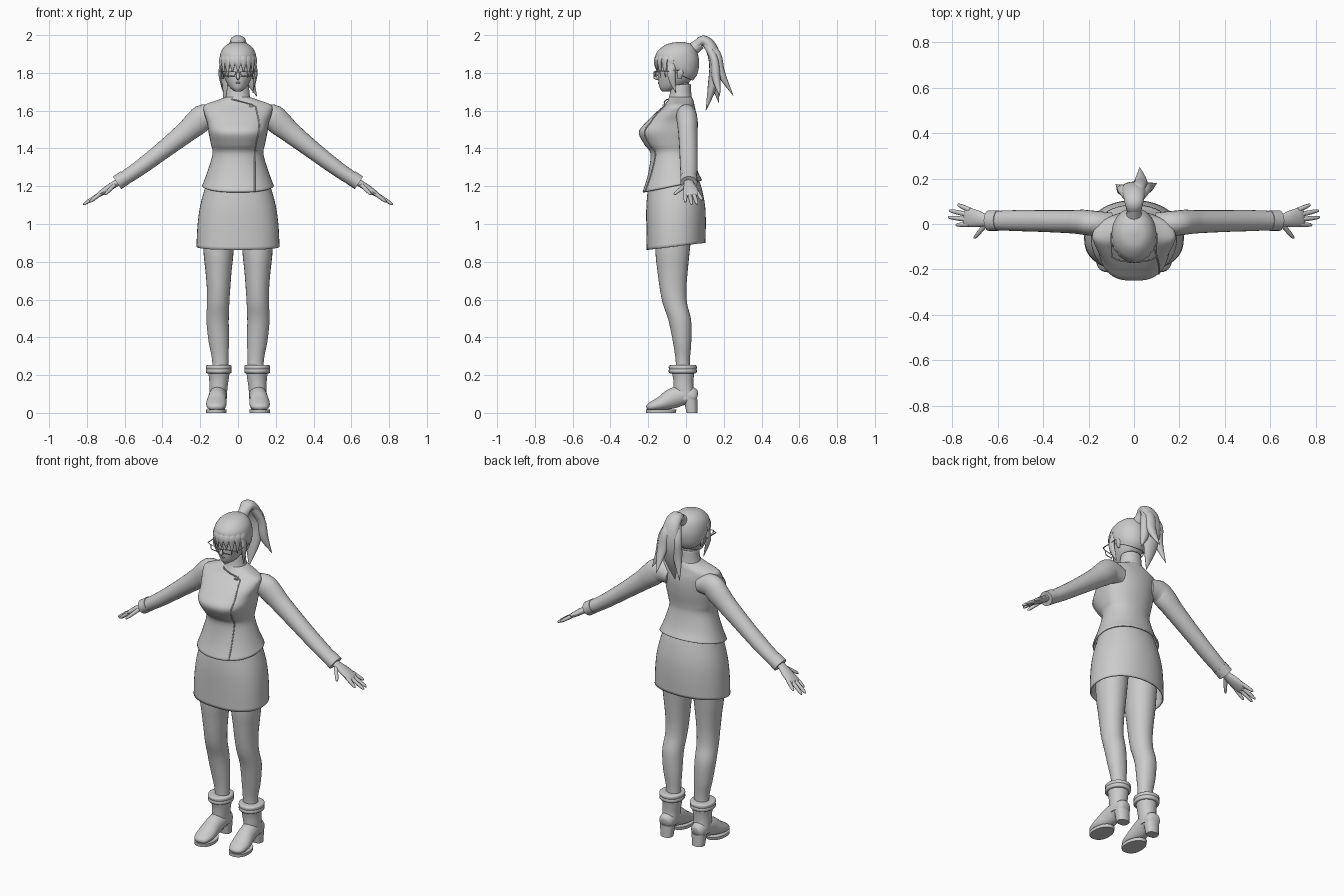
import bpy, math
from mathutils import Vector

grey = bpy.data.materials.new("plain_grey")
grey.diffuse_color = (0.6, 0.6, 0.6, 1)


def spline(rows, sub):
    """Smoothly interpolate rows of numbers."""
    out = []
    for i in range(len(rows) - 1):
        a, b, c, d = (rows[max(0, min(len(rows) - 1, i + k))] for k in (-1, 0, 1, 2))
        for s in range(sub):
            t = s / sub
            out.append([q + .5 * t * (r - p + t * (2*p - 5*q + 4*r - e + t * (3*(q - r) + e - p)))
                        for p, q, r, e in zip(a, b, c, d)])
    return out + [list(rows[-1])]


def finish(name, rings, caps, mirror, thick):
    seg = len(rings[0])
    verts = [v for r in rings for v in r]
    faces = [(i*seg + j, i*seg + (j+1) % seg, (i+1)*seg + (j+1) % seg, (i+1)*seg + j)
             for i in range(len(rings) - 1) for j in range(seg)]
    if caps[0]:
        faces.append(tuple(reversed(range(seg))))
    if caps[1]:
        faces.append(tuple(range(len(verts) - seg, len(verts))))
    me = bpy.data.meshes.new(name)
    me.from_pydata(verts, [], faces)
    ob = bpy.data.objects.new(name, me)
    bpy.context.collection.objects.link(ob)
    me.materials.append(grey)
    bpy.ops.object.select_all(action='DESELECT')
    ob.select_set(True)
    bpy.context.view_layer.objects.active = ob
    bpy.ops.object.shade_smooth_by_angle(angle=math.radians(50))
    if thick:
        m = ob.modifiers.new("thickness", 'SOLIDIFY')
        m.thickness = thick
    if mirror:
        ob.modifiers.new("mirror", 'MIRROR')
    return ob


def loft(name, rows, seg=32, sub=5, caps=(1, 1), mirror=False, thick=0):
    """Rows: z, cx, cy, half width, front depth, back depth, squareness, tilt."""
    rings = []
    for z, cx, cy, rx, f, b, n, tilt in spline(rows, sub):
        ring = []
        for j in range(seg):
            a = 2 * math.pi * j / seg
            c, s = math.cos(a), math.sin(a)
            e = 2 / (n if s < 0 else 2.1)
            y = cy + math.copysign(abs(s) ** e, s) * (f if s < 0 else b)
            ring.append((cx + rx * math.copysign(abs(c) ** e, c), y, z + tilt * y))
        rings.append(ring)
    return finish(name, rings, caps, mirror, thick)


def tube(name, pts, ref=(0, 1, 0), seg=16, sub=4, mirror=False, caps=(1, 1)):
    """Points: x, y, z, radius across ref, radius along ref."""
    rows = spline(pts, sub)
    P = [Vector(r[:3]) for r in rows]
    rings = []
    for i, r in enumerate(rows):
        t = (P[min(i+1, len(P)-1)] - P[max(i-1, 0)]).normalized()
        s = t.cross(Vector(ref)).normalized()
        n = t.cross(s)
        rings.append([P[i] + s * math.cos(a) * max(r[3], .001) + n * math.sin(a) * max(r[4], .001)
                      for a in (2 * math.pi * j / seg for j in range(seg))])
    return finish(name, rings, caps, mirror, 0)


def wire(name, pts, r, cyclic=False, mirror=False):
    cu = bpy.data.curves.new(name, 'CURVE')
    cu.dimensions, cu.bevel_depth, cu.bevel_resolution = '3D', r, 1
    sp = cu.splines.new('POLY')
    sp.points.add(len(pts) - 1)
    for p, q in zip(sp.points, pts):
        p.co = (*q, 1)
    sp.use_cyclic_u = cyclic
    cu.materials.append(grey)
    ob = bpy.data.objects.new(name, cu)
    bpy.context.collection.objects.link(ob)
    if mirror:
        ob.modifiers.new("mirror", 'MIRROR')


# Jacket body, flared at the hem and fuller at the bust
jacket = [(1.215, 0, -.06, .19, .17, .145, 2.2, .2), (1.28, 0, -.06, .163, .142, .12, 2.2, .1),
          (1.37, 0, -.06, .135, .128, .10, 2.2, 0), (1.42, 0, -.06, .143, .16, .10, 2.4, 0),
          (1.485, 0, -.06, .156, .19, .11, 2.7, 0), (1.54, 0, -.06, .165, .15, .115, 2.5, 0),
          (1.59, 0, -.06, .18, .10, .113, 2.2, 0), (1.628, 0, -.055, .178, .062, .10, 2, 0),
          (1.652, 0, -.05, .12, .048, .09, 2, 0), (1.672, 0, -.03, .064, .06, .06, 2, 0)]
loft("jacket", jacket, 48, caps=(0, 1), thick=.008)
loft("collar", [(1.655, 0, -.03, .07, .067, .062, 2, .08), (1.69, 0, -.03, .062, .057, .058, 2, .08),
                (1.74, 0, -.028, .057, .052, .053, 2, .08)], caps=(0, 0), thick=.006)
loft("neck", [(1.66, 0, -.03, .045, .045, .045, 2, 0), (1.80, 0, -.03, .045, .045, .045, 2, 0)])

# Front closure seam, following the jacket surface
fine, seam = spline(jacket, 5), []
for row in fine:
    z, cx, cy, rx, f, b, n, tilt = row
    if z < 1.625:
        x = .088 + .024 * math.exp(-((z - 1.52) / .09) ** 2)
        y = cy - f * (1 - (x / rx) ** n) ** (1 / n)
        seam.append((x, y - .001, z + tilt * y))
seam += [(.07, -.112, 1.634), (.03, -.115, 1.645), (-.02, -.105, 1.658), (-.06, -.06, 1.665)]
wire("front_seam", seam, .0035)
tube("button", [(.07, -.10, 1.628, .010, .010), (.07, -.122, 1.622, .010, .010)], (0, 0, 1))

# Skirt
loft("skirt", [(.888, 0, -.06, .22, .148, .162, 2.4, .12), (1.0, 0, -.06, .214, .15, .165, 2.4, .08),
               (1.1, 0, -.06, .20, .15, .16, 2.3, .04), (1.2, 0, -.06, .172, .14, .14, 2.2, 0),
               (1.27, 0, -.06, .15, .125, .115, 2.2, 0)], 48, caps=(0, 1), thick=.008)

# Sleeves with cuffs
tube("sleeve", [(.10, .0, 1.56, .05, .05), (.175, .003, 1.567, .068, .055), (.225, .008, 1.53, .066, .055),
                (.28, .01, 1.483, .057, .051), (.40, .013, 1.388, .047, .048), (.52, .015, 1.297, .041, .046),
                (.615, .015, 1.233, .037, .042)], mirror=True, seg=24)
tube("sleeve_cuff", [(.598, .015, 1.246, .040, .045), (.64, .015, 1.218, .040, .045)], mirror=True, seg=24)

# Hands
tube("palm", [(.61, .015, 1.238, .022, .026), (.65, .015, 1.213, .018, .027), (.69, .023, 1.187, .018, .037),
              (.735, .03, 1.157, .013, .042), (.748, .032, 1.148, .006, .034)], mirror=True)
for label, base, tip in (("index", (.725, -.002, 1.163), (.785, -.004, 1.116)),
                         ("middle", (.735, .02, 1.157), (.82, .03, 1.102)),
                         ("ring", (.735, .042, 1.157), (.815, .06, 1.104)),
                         ("little", (.722, .061, 1.165), (.778, .086, 1.127)),
                         ("thumb", (.655, -.004, 1.205), (.705, -.064, 1.155))):
    a, b = Vector(base), Vector(tip)
    tube(label + "_finger", [(*a, .011, .011), (*a.lerp(b, .55), .010, .010), (*a.lerp(b, .9), .007, .007),
                             (*b, .001, .001)], mirror=True, seg=10, sub=3)

# Legs
loft("leg", [(.27 - .08, .094, -.015, .042, .038, .038, 2, 0), (.28, .094, -.017, .043, .038, .038, 2, 0),
             (.38, .102, -.02, .054, .05, .048, 2, 0), (.49, .108, -.033, .059, .06, .06, 2, 0),
             (.58, .105, -.058, .059, .065, .064, 2, 0), (.66, .103, -.066, .062, .073, .068, 2, 0),
             (.75, .103, -.068, .069, .083, .077, 2, 0), (.86, .103, -.07, .08, .092, .09, 2, 0),
             (1.1, .10, -.065, .09, .10, .11, 2, 0)], 28, mirror=True)

# Ankle boots: shaft, folded cuff, foot, sole, heel
loft("boot_shaft", [(.07, .106, 0, .046, .06, .055, 2, 0), (.13, .104, -.01, .048, .055, .05, 2, 0),
                    (.18, .101, -.013, .052, .055, .053, 2, 0), (.235, .102, -.015, .06, .065, .062, 2, 0)],
     28, mirror=True)
for z in (.222, .241):
    loft("boot_cuff", [(z - .013, .102, -.015, .058, .064, .062, 2, 0), (z - .009, .102, -.015, .067, .075, .071, 2, 0),
                       (z + .009, .102, -.015, .067, .075, .071, 2, 0), (z + .013, .102, -.015, .050, .056, .055, 2, 0)],
         28, sub=3, mirror=True)
tube("boot_foot", [(.104, .058, .085, .025, .025), (.105, .04, .088, .042, .045), (.106, -.02, .092, .047, .052),
                   (.11, -.075, .075, .049, .053), (.114, -.125, .052, .054, .04), (.116, -.17, .037, .05, .029),
                   (.116, -.198, .029, .035, .019), (.116, -.208, .025, .012, .008)], (0, 0, 1), 24, mirror=True)
loft("boot_sole", [(0, .115, -.14, .054, .072, .085, 2.3, 0), (.018, .115, -.14, .055, .073, .09, 2.3, 0)],
     28, sub=1, mirror=True)
loft("boot_heel", [(0, .105, .035, .035, .033, .026, 3, 0), (.07, .105, .03, .042, .04, .03, 3, 0)],
     24, sub=2, mirror=True)

# Head, nose, lips
loft("head", [(1.702, 0, -.105, .016, .022, .05, 2, 0), (1.722, 0, -.085, .042, .055, .06, 2, 0),
              (1.76, 0, -.055, .066, .092, .08, 2.1, 0), (1.81, 0, -.05, .08, .098, .10, 2.2, 0),
              (1.88, 0, -.05, .085, .10, .105, 2.1, 0), (1.94, 0, -.05, .055, .07, .07, 2, 0)])
tube("nose", [(0, -.142, 1.815, .004, .004), (0, -.155, 1.79, .008, .008), (0, -.164, 1.776, .010, .009),
              (0, -.148, 1.767, .006, .006)], (0, 1, 0), 10)
tube("lips", [(-.02, -.138, 1.748, .001, .002), (0, -.143, 1.748, .005, .006), (.02, -.138, 1.748, .001, .002)], seg=8)
tube("ear", [(.079, -.035, 1.77, .010, .005), (.088, -.03, 1.80, .016, .007), (.085, -.025, 1.825, .008, .005)],
     (1, 0, 0), 10, mirror=True)

# Hair cap with higher front hairline, fringe and side locks
loft("hair_cap", [(1.775, 0, -.045, .083, .10, .08, 2, -.45), (1.815, 0, -.045, .096, .112, .105, 2, -.35),
                  (1.87, 0, -.045, .098, .116, .115, 2, -.15), (1.92, 0, -.045, .086, .10, .10, 2, 0),
                  (1.952, 0, -.04, .055, .062, .068, 2, 0), (1.964, 0, -.03, .015, .015, .015, 2, 0)],
     40, caps=(0, 1), thick=.006)
for i in range(9):
    a = math.radians(-72 + 18 * i)
    s, c = math.sin(a), math.cos(a)
    drop = 1.805 - .055 * abs(s) + .014 * (i % 2)
    tube("fringe_lock", [(.07*s, -.045 - .085*c, 1.925, .006, .010), (.093*s, -.045 - .113*c, 1.88, .008, .02),
                         (.096*s, -.045 - .117*c, 1.845, .006, .015), (.09*s, -.045 - .108*c, drop, .001, .001)],
         (c, s, 0), 10)
tube("side_lock", [(.088, -.075, 1.86, .02, .008), (.095, -.078, 1.80, .022, .009), (.088, -.07, 1.75, .015, .007),
                   (.078, -.055, 1.695, .001, .001)], (1, 0, 0), 10, mirror=True)

# Ponytail: tie and tapering strands
tube("hair_tie", [(0, .035, 1.925, .034, .034), (0, .075, 1.955, .03, .03)], (1, 0, 0))
for tail in ([(0, .05, 1.935, .022, .03), (0, .09, 1.972, .027, .04), (0, .135, 1.93, .032, .05),
              (0, .155, 1.84, .032, .058), (0, .14, 1.73, .025, .045), (0, .105, 1.60, .001, .002)],
             [(.01, .10, 1.965, .02, .02), (.02, .16, 1.90, .024, .03), (.03, .185, 1.80, .022, .03),
              (.025, .25, 1.68, .001, .001)],
             [(.02, .11, 1.95, .02, .02), (.045, .15, 1.87, .022, .028), (.06, .16, 1.77, .022, .026),
              (.10, .18, 1.675, .001, .001)],
             [(-.02, .11, 1.95, .02, .02), (-.045, .15, 1.87, .022, .028), (-.05, .15, 1.76, .022, .026),
              (-.08, .175, 1.64, .001, .001)]):
    tube("ponytail_strand", tail, (1, 0, 0))

# Glasses
wire("lens_frame", [(.012, -.168, 1.806), (.07, -.160, 1.81), (.066, -.160, 1.784), (.018, -.168, 1.784)],
     .003, True, True)
wire("glasses_bridge", [(-.012, -.168, 1.803), (.012, -.168, 1.803)], .0025)
wire("glasses_arm", [(.07, -.160, 1.808), (.098, -.145, 1.81), (.101, -.04, 1.812)], .003, mirror=True)
